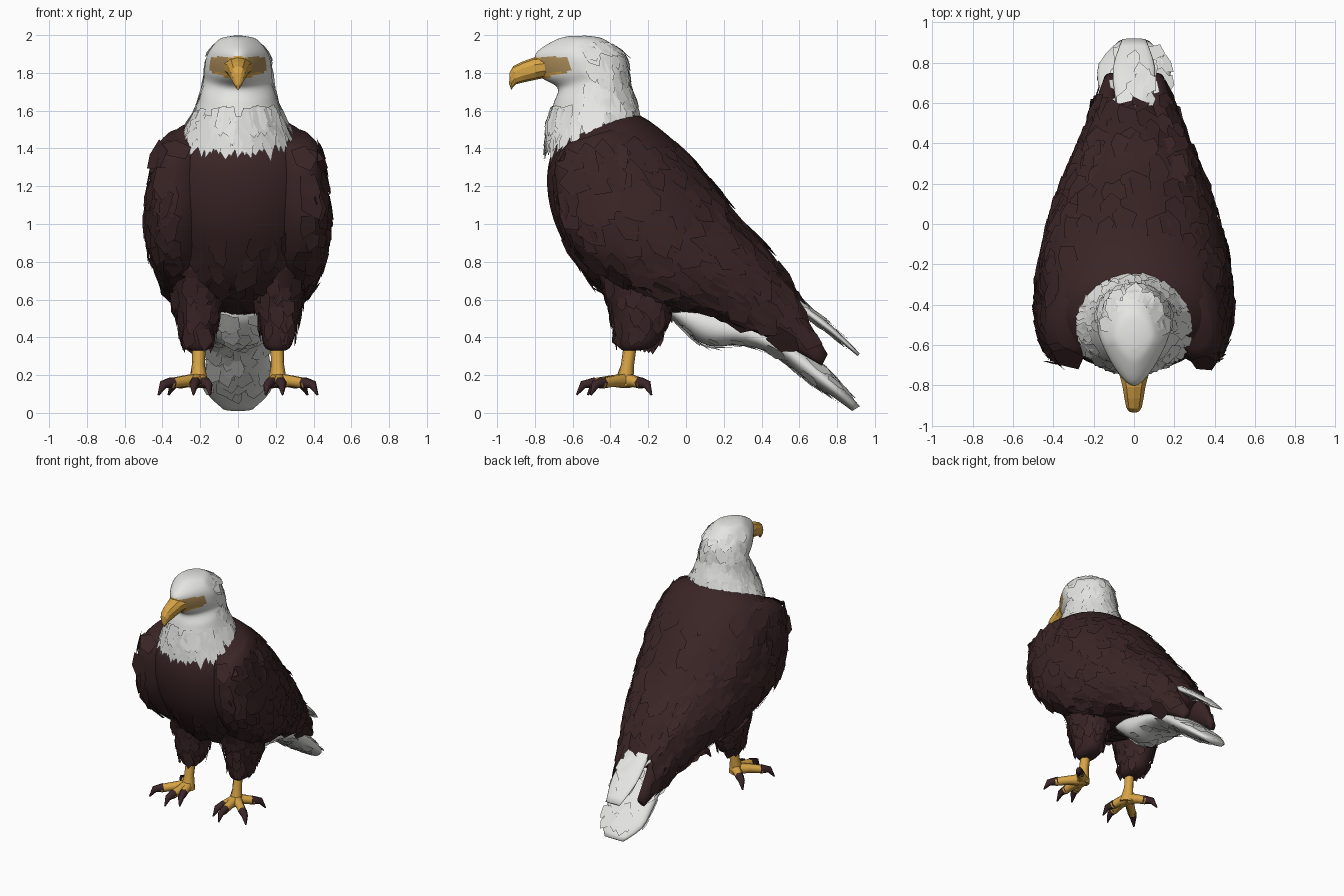
import bpy, bmesh, math, random
from mathutils import Vector

if "Cube" in bpy.data.objects:
    bpy.data.objects.remove(bpy.data.objects["Cube"])

random.seed(4)


def material(name, rgb):
    m = bpy.data.materials.new(name)
    m.diffuse_color = (*rgb, 1)
    m.use_nodes = True
    m.node_tree.nodes["Principled BSDF"].inputs["Base Color"].default_value = m.diffuse_color
    return m


BROWN = material("dark brown plumage", (0.042, 0.018, 0.019))
WHITE = material("white plumage", (0.78, 0.78, 0.76))
YELLOW = material("yellow beak and feet", (0.68, 0.37, 0.06))
TAN = material("tan eye patch", (0.40, 0.26, 0.10))
CLAW = material("dark claws", (0.042, 0.018, 0.02))


def finish(bm, name, mats, smooth):
    me = bpy.data.meshes.new(name)
    for m in mats:
        me.materials.append(m)
    for f in bm.faces:
        f.smooth = smooth
    bm.to_mesh(me)
    bm.free()
    ob = bpy.data.objects.new(name, me)
    bpy.context.collection.objects.link(ob)
    return ob


def spline(rows, steps):
    """Smoothly interpolate between rows of numbers."""
    out = []
    for i in range(len(rows) - 1):
        a, b, c, d = (rows[max(i - 1, 0)], rows[i], rows[i + 1],
                      rows[min(i + 2, len(rows) - 1)])
        for k in range(steps):
            t = k / steps
            out.append([q + 0.5 * t * (r - p + t * (2 * p - 5 * q + 4 * r - s
                        + t * (3 * (q - r) + s - p))) for p, q, r, s in zip(a, b, c, d)])
    return out + [list(rows[-1])]


def loft(name, rows, mats, sides=24, steps=3, side=1, power=0.9, rule=None, smooth=True):
    """Skin oval rings. Row: first edge y, z; second edge y, z; centre x; half width;
    optional inward lean of the second edge; optional narrowing of the first edge."""
    bm = bmesh.new()
    rings = []
    rows = [tuple(r) + (0,) * (8 - len(r)) for r in rows]
    for y0, z0, y1, z1, cx, w, lean, narrow in spline(rows, steps):
        ring = []
        for i in range(sides):
            t = math.tau * i / sides
            c, s = math.cos(t), math.sin(t)
            c = math.copysign(abs(c) ** power, c)
            s = math.copysign(abs(s) ** power, s)
            x = cx - lean * c + w * s * min(1, 1 + narrow * c)
            ring.append(bm.verts.new((side * x, (y0 + y1) / 2 + c * (y1 - y0) / 2,
                                      (z0 + z1) / 2 + c * (z1 - z0) / 2)))
        rings.append(ring)
    for a, b in zip(rings, rings[1:]):
        for i in range(sides):
            j = (i + 1) % sides
            bm.faces.new((a[i], a[j], b[j], b[i]))
    bm.faces.new(rings[0])
    bm.faces.new(rings[-1])
    bmesh.ops.recalc_face_normals(bm, faces=bm.faces[:])
    if rule:
        for f in bm.faces:
            f.material_index = rule(f.calc_center_median())
    return finish(bm, name, mats, smooth)


def feathers(name, base, mat, count, size, flow, keep=lambda p, n: True, lift=0.012, slim=1):
    """Scatter ragged pointed plates over a lofted part, lying along the flow."""
    bm = bmesh.new()
    me = base.data
    polys = [p for p in me.polygons if len(p.vertices) == 4 and keep(p.center, p.normal)]
    for p in random.choices(polys, [p.area for p in polys], k=count):
        n = p.normal.copy()
        v = [me.vertices[i].co for i in p.vertices]
        s, t = random.random(), random.random()
        pos = v[0].lerp(v[1], s).lerp(v[3].lerp(v[2], s), t)
        d = Vector(flow) - n * n.dot(Vector(flow))
        if d.length < 0.1:
            continue
        d = (d.normalized() + n.cross(d) * random.uniform(-0.3, 0.3)).normalized()
        e = n.cross(d) * slim
        k = size * random.uniform(0.6, 1.2)
        shape = [(-0.35, -0.5, 0.2), (0.35, -0.5, 0.2), (0.42, 0.2, 0.7),
                 (random.uniform(-0.25, 0.25), 0.65, 1), (-0.42, 0.2, 0.7)]
        bm.faces.new([bm.verts.new(pos + e * (x * k * random.uniform(0.7, 1.2)) + d * (y * k)
                                   + n * (h * lift)) for x, y, h in shape])
    return finish(bm, name, [mat], False)


def tube(name, pts, mat):
    """Tapered limb through points (x, y, z, radius)."""
    cu = bpy.data.curves.new(name, "CURVE")
    cu.dimensions = "3D"
    cu.bevel_depth = 1
    cu.bevel_resolution = 1
    cu.use_fill_caps = True
    sp = cu.splines.new("POLY")
    sp.points.add(len(pts) - 1)
    for q, (x, y, z, r) in zip(sp.points, pts):
        q.co = (x, y, z, 1)
        q.radius = r
    cu.materials.append(mat)
    ob = bpy.data.objects.new(name, cu)
    bpy.context.collection.objects.link(ob)


# Body core from neck to rump
body = loft("body", [
    (-0.66, 1.46, -0.31, 1.60, 0, 0.23), (-0.72, 1.35, -0.20, 1.55, 0, 0.37),
    (-0.735, 1.20, -0.03, 1.41, 0, 0.44), (-0.70, 1.02, 0.13, 1.23, 0, 0.465),
    (-0.61, 0.84, 0.28, 1.04, 0, 0.45), (-0.44, 0.64, 0.40, 0.91, 0, 0.39),
    (-0.10, 0.53, 0.50, 0.78, 0, 0.30), (0.25, 0.49, 0.58, 0.645, 0, 0.20),
    (0.48, 0.42, 0.63, 0.55, 0, 0.11)], [BROWN], sides=32, power=1)
feathers("body_feathers", body, BROWN, 190, 0.13, (0, 0.6, -0.8),
         lambda p, n: p.z < 1.4 and (p.y > -0.55 or p.z < 0.9))


# Neck and head, with coloured patches around the beak
def face_patch(p):
    if p.y < -0.62 and 1.772 + max(0, p.y + 0.76) * 0.2 < p.z < 1.885:
        return 2 if p.y > -0.775 and p.z > 1.80 else 1
    return 0


head = loft("head", [
    (-0.725, 1.42, -0.25, 1.57, 0, 0.27), (-0.725, 1.54, -0.27, 1.65, 0, 0.228),
    (-0.70, 1.64, -0.295, 1.73, 0, 0.198), (-0.68, 1.72, -0.30, 1.79, 0, 0.183, 0, 0.2),
    (-0.77, 1.78, -0.305, 1.84, 0, 0.178, 0, 0.4), (-0.80, 1.86, -0.33, 1.90, 0, 0.168, 0, 0.42),
    (-0.785, 1.915, -0.39, 1.95, 0, 0.14, 0, 0.4), (-0.69, 1.975, -0.45, 1.985, 0, 0.095, 0, 0.3),
    (-0.62, 1.995, -0.53, 1.997, 0, 0.03)],
    [WHITE, YELLOW, TAN], sides=48, steps=6, power=1, rule=face_patch)
feathers("head_feathers", head, WHITE, 150, 0.085, (0, 0.2, -1),
         lambda p, n: p.y > -0.52 and p.z < 1.95, 0.009)
feathers("collar_feathers", head, WHITE, 80, 0.12, (0, 0, -1),
         lambda p, n: p.z < 1.56 and n.z > -0.5, 0.018)
feathers("collar_fringe", head, WHITE, 34, 0.16, (0, 0, -1),
         lambda p, n: p.z < 1.48 and n.z > -0.5, 0.03, 0.5)

# Hooked beak with a blunt faceted end
loft("beak", [
    (-0.755, 1.885, -0.74, 1.775, 0, 0.075), (-0.81, 1.88, -0.79, 1.765, 0, 0.06),
    (-0.865, 1.86, -0.86, 1.75, 0, 0.05), (-0.915, 1.835, -0.90, 1.74, 0, 0.04),
    (-0.935, 1.80, -0.915, 1.725, 0, 0.028), (-0.936, 1.74, -0.925, 1.71, 0, 0.008)],
    [YELLOW], sides=10, steps=1, smooth=False)

# Tail: underside bulk with fan, and upper strip
tail = loft("tail", [
    (-0.09, 0.58, -0.07, 0.50, 0, 0.11), (0.05, 0.58, 0.05, 0.39, 0, 0.15),
    (0.16, 0.55, 0.15, 0.35, 0, 0.16), (0.35, 0.48, 0.30, 0.36, 0, 0.16),
    (0.55, 0.38, 0.48, 0.30, 0, 0.16), (0.70, 0.27, 0.62, 0.19, 0, 0.175),
    (0.82, 0.15, 0.77, 0.09, 0, 0.175), (0.92, 0.035, 0.88, 0.01, 0, 0.08)], [WHITE])
feathers("tail_feathers", tail, WHITE, 110, 0.11, (0, 0.75, -0.65),
         lambda p, n: p.z > 0.09 and abs(n.x) < 0.6, 0.011)
upper = loft("upper_tail", [
    (0.50, 0.69, 0.46, 0.64, 0, 0.07), (0.62, 0.585, 0.59, 0.54, 0, 0.09),
    (0.78, 0.455, 0.76, 0.42, 0, 0.105), (0.92, 0.315, 0.91, 0.30, 0, 0.06)], [WHITE], 16)
feathers("upper_tail_feathers", upper, WHITE, 30, 0.11, (0, 0.75, -0.65),
         lambda p, n: p.y < 0.82 and abs(n.x) < 0.6, 0.009)

for s, label in ((1, "left"), (-1, "right")):
    # Folded wing wrapping from the breast over the back
    wing = loft(label + "_wing", [
        (-0.62, 1.43, -0.36, 1.51, 0.28, 0.10, 0.02), (-0.69, 1.34, -0.20, 1.47, 0.275, 0.155, 0.06),
        (-0.69, 1.12, -0.04, 1.32, 0.26, 0.20, 0.08), (-0.64, 0.95, 0.11, 1.16, 0.26, 0.215, 0.085),
        (-0.50, 0.77, 0.27, 0.99, 0.245, 0.21, 0.08), (-0.20, 0.61, 0.41, 0.84, 0.21, 0.18, 0.07),
        (0.15, 0.51, 0.53, 0.68, 0.17, 0.125, 0.045), (0.50, 0.37, 0.64, 0.50, 0.145, 0.06, 0.02),
        (0.72, 0.25, 0.75, 0.31, 0.12, 0.025, 0.01)], [BROWN], side=s, power=1)
    feathers(label + "_wing_feathers", wing, BROWN, 190, 0.13, (0, 0.7, -0.7),
             lambda p, n: n.x * s > -0.1 and p.z < 1.42 and p.y < 0.64)

    # Feathered thigh
    thigh = loft(label + "_thigh", [
        (-0.50, 0.80, 0.02, 0.80, 0.22, 0.15), (-0.42, 0.62, -0.06, 0.60, 0.215, 0.13),
        (-0.385, 0.48, -0.10, 0.48, 0.215, 0.10), (-0.36, 0.36, -0.16, 0.36, 0.21, 0.075),
        (-0.335, 0.33, -0.25, 0.33, 0.21, 0.04)], [BROWN], 16, side=s)
    feathers(label + "_thigh_feathers", thigh, BROWN, 70, 0.09, (0, 0.1, -1),
             lambda p, n: 0.36 < p.z < 0.7, 0.018)

    # Shank
    tube(label + "_shank", [(s * 0.205, -0.29, 0.40, 0.036), (s * 0.21, -0.31, 0.25, 0.036),
                            (s * 0.21, -0.33, 0.145, 0.055)], YELLOW)

    # Toes with curved claws: heading (outward, forward) and length
    for i, (dx, dy, n) in enumerate([(0.1, -1, 0.18), (0.75, -0.65, 0.20),
                                     (0.75, 0.65, 0.13), (-0.3, -0.95, 0.13)]):
        h = math.hypot(dx, dy)
        dx, dy = s * dx / h, dy / h

        def at(r, z, rad):
            return (s * 0.21 + dx * r, -0.32 + dy * r, z, rad)

        tube(f"{label}_toe_{i}", [at(0, 0.17, 0.045), at(n * 0.5, 0.168, 0.033),
                                  at(n, 0.155, 0.03)], YELLOW)
        tube(f"{label}_claw_{i}", [at(n - 0.02, 0.16, 0.033), at(n + 0.045, 0.15, 0.024),
                                   at(n + 0.08, 0.095, 0.005)], CLAW)
